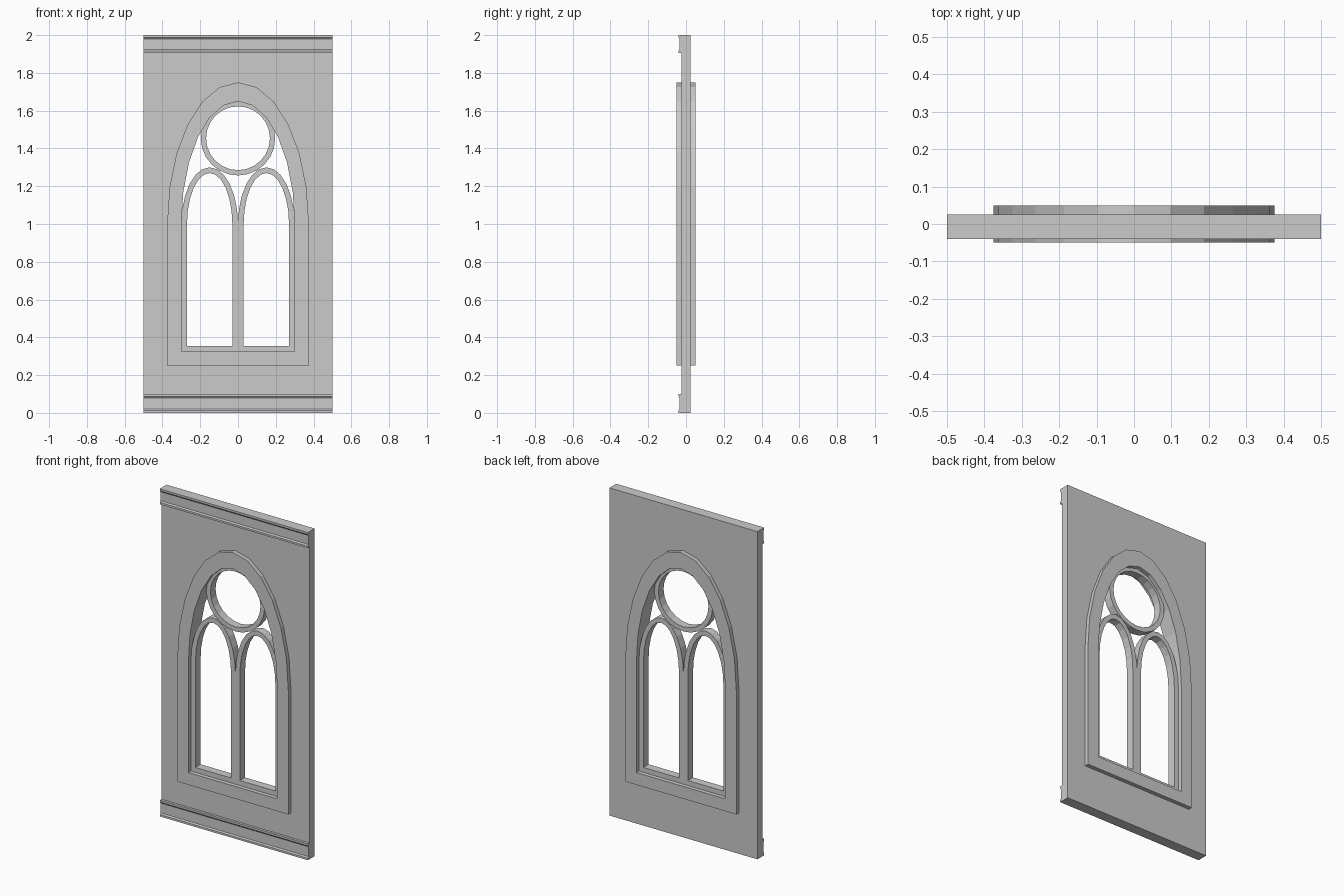
import bpy, bmesh
from math import sin, cos, pi, radians
from mathutils import Matrix

if "Cube" in bpy.data.objects:
    bpy.data.objects.remove(bpy.data.objects["Cube"])


def ellipse(cx, cz, rx, rz, start=0, end=360, step=15):
    return [(cx + rx * cos(radians(a)), cz + rz * sin(radians(a)))
            for a in range(start, end, step)]


def arch(cx, half_width, bottom, rise, spring=1.0):
    """Window outline: straight jambs with a half-ellipse head."""
    return ([(cx - half_width, bottom), (cx + half_width, bottom)]
            + ellipse(cx, spring, half_width, rise, 0, 181))


def plate(name, loops, half_depth):
    """Flat upright plate; inner loops become holes."""
    cu = bpy.data.curves.new(name + "_outline", 'CURVE')
    cu.dimensions = '2D'
    cu.fill_mode = 'BOTH'
    cu.extrude = half_depth
    for pts in loops:
        sp = cu.splines.new('POLY')
        sp.points.add(len(pts) - 1)
        for p, (x, z) in zip(sp.points, pts):
            p.co = (x, z, 0, 1)
        sp.use_cyclic_u = True
    tmp = bpy.data.objects.new(name + "_tmp", cu)
    bpy.context.collection.objects.link(tmp)
    dg = bpy.context.evaluated_depsgraph_get()
    me = bpy.data.meshes.new_from_object(tmp.evaluated_get(dg))
    bpy.data.objects.remove(tmp)
    finish(name, me, Matrix.Rotation(pi / 2, 4, 'X'))


def finish(name, me, matrix=Matrix()):
    """Weld, orient, flat shade and link a mesh."""
    me.transform(matrix)
    bm = bmesh.new()
    bm.from_mesh(me)
    bmesh.ops.remove_doubles(bm, verts=bm.verts, dist=1e-5)
    bmesh.ops.recalc_face_normals(bm, faces=bm.faces)
    for f in bm.faces:
        f.smooth = False
    bm.to_mesh(me)
    bm.free()
    me.name = name
    bpy.context.collection.objects.link(bpy.data.objects.new(name, me))


def moulding(name, profile):
    """Sweep a (y, z) profile across the wall width."""
    bm = bmesh.new()
    face = bm.faces.new([bm.verts.new((-0.5, y, z)) for y, z in profile])
    ext = bmesh.ops.extrude_face_region(bm, geom=[face], use_keep_orig=True)
    moved = [g for g in ext["geom"] if isinstance(g, bmesh.types.BMVert)]
    bmesh.ops.translate(bm, verts=moved, vec=(1, 0, 0))
    me = bpy.data.meshes.new(name)
    bm.to_mesh(me)
    bm.free()
    finish(name, me)


# Wall panel with window opening
outer = arch(0, 0.375, 0.25, 0.75)
inner = arch(0, 0.30, 0.325, 0.65)
plate("wall", [[(-0.5, 0), (0.5, 0), (0.5, 2), (-0.5, 2)], outer], 0.025)

# Raised surround
plate("window_frame", [outer, inner], 0.05)

# Tracery: two lancets and a round light
for side, label in ((-1, "left"), (1, "right")):
    plate(f"lancet_{label}", [arch(side * 0.15, 0.15, 0.325, 0.30),
                              arch(side * 0.15, 0.12, 0.355, 0.27)], 0.025)
plate("round_light", [ellipse(0, 1.454, 0.197, 0.197),
                      ellipse(0, 1.454, 0.169, 0.169)], 0.025)

# Front mouldings with a shallow hollow between two lips
for name, z0, h, lo, hi in (("base_moulding", 0, 0.1, 0.012, 0.012),
                            ("top_moulding", 1.905, 0.095, 0.012, 0.012)):
    moulding(name, [(-0.025, z0), (-0.04, z0), (-0.04, z0 + lo),
                    (-0.034, z0 + lo + 0.008), (-0.034, z0 + h - hi - 0.008),
                    (-0.04, z0 + h - hi), (-0.04, z0 + h), (-0.025, z0 + h)])
